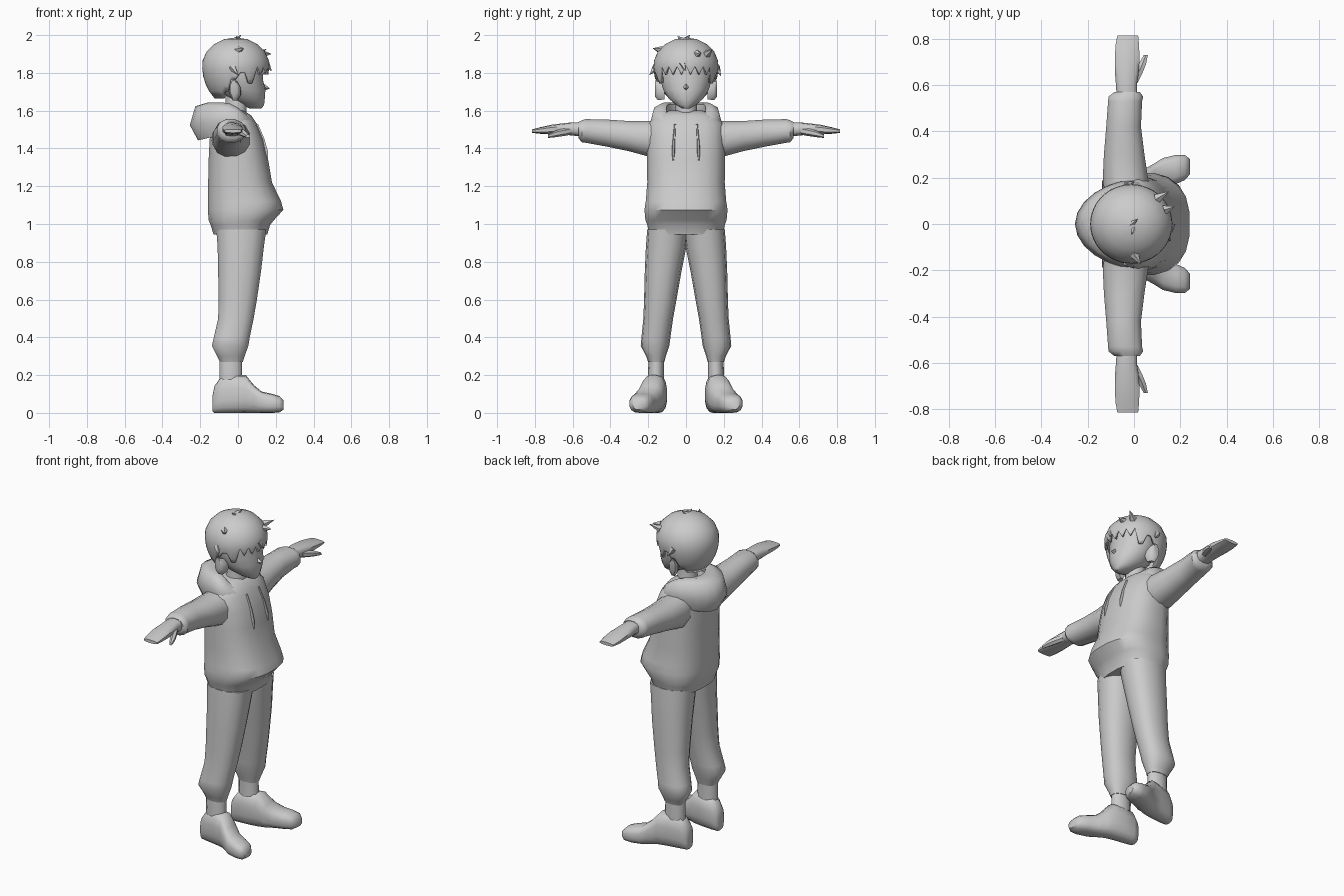
import bpy, bmesh, math
from mathutils import Vector

grey = bpy.data.materials.new("plain grey")
grey.diffuse_color = (0.6, 0.6, 0.6, 1)


def finish(bm, name, angle=50):
    bmesh.ops.recalc_face_normals(bm, faces=bm.faces[:])
    me = bpy.data.meshes.new(name)
    bm.to_mesh(me)
    bm.free()
    ob = bpy.data.objects.new(name, me)
    bpy.context.collection.objects.link(ob)
    me.materials.append(grey)
    bpy.ops.object.select_all(action='DESELECT')
    bpy.context.view_layer.objects.active = ob
    ob.select_set(True)
    bpy.ops.object.shade_smooth_by_angle(angle=math.radians(angle))
    return ob


def mirror(ob):
    m = ob.modifiers.new("Mirror", 'MIRROR')
    m.use_axis = (False, True, False)


def skin(bm, rings, cap=True, loop=False):
    vs = [[bm.verts.new(p) for p in r] for r in rings]
    n = len(vs[0])
    for r in range(len(vs) if loop else len(vs) - 1):
        a, b = vs[r], vs[(r + 1) % len(vs)]
        for i in range(n):
            bm.faces.new((a[i], a[(i + 1) % n], b[(i + 1) % n], b[i]))
    if cap:
        bm.faces.new(vs[0])
        bm.faces.new(vs[-1])


def loft(name, axis, rows, n=16, power=2.0, angle=50):
    """Rows are (position on axis, a min, a max, b min, b max) rounded sections."""
    rings = []
    for t, a0, a1, b0, b1 in rows:
        ring = []
        for i in range(n):
            w = 2 * math.pi * (i + 0.5) / n
            c, s = math.cos(w), math.sin(w)
            c = math.copysign(abs(c) ** (2 / power), c)
            s = math.copysign(abs(s) ** (2 / power), s)
            k = math.cos(math.pi / n) ** (2 / power)
            a = (a0 + a1) / 2 + (a1 - a0) / 2 * c / k
            b = (b0 + b1) / 2 + (b1 - b0) / 2 * s / k
            ring.append({'x': (t, a, b), 'y': (a, t, b), 'z': (a, b, t)}[axis])
        rings.append(ring)
    bm = bmesh.new()
    skin(bm, rings)
    return finish(bm, name, angle)


def spike(name, base, tip, r, n=5):
    base, tip = Vector(base), Vector(tip)
    d = tip - base
    bm = bmesh.new()
    bmesh.ops.create_cone(bm, cap_ends=True, segments=n, radius1=r, radius2=0.001, depth=d.length)
    q = d.to_track_quat('Z', 'Y')
    for v in bm.verts:
        v.co = q @ v.co + (base + tip) / 2
    return finish(bm, name)


# Hoodie body with bulging front and tucked hem
loft("hoodie_body", 'z', [
    (0.945, -.13, .155, -.195, .195), (0.995, -.145, .17, -.205, .205),
    (1.02, -.155, .19, -.215, .215), (1.075, -.16, .24, -.22, .22),
    (1.12, -.16, .228, -.213, .213), (1.22, -.158, .18, -.205, .205),
    (1.35, -.155, .158, -.207, .207), (1.45, -.15, .135, -.203, .203),
    (1.53, -.14, .10, -.198, .198), (1.575, -.12, .07, -.16, .16),
    (1.60, -.09, .03, -.09, .09)], n=20, power=2.5)

# Sleeves, hands and thumbs
mirror(loft("sleeve", 'y', [
    (.10, -.12, .06, 1.35, 1.56), (.19, -.135, .062, 1.355, 1.545),
    (.30, -.13, .045, 1.385, 1.545), (.42, -.12, .03, 1.41, 1.553),
    (.53, -.112, .035, 1.43, 1.555), (.55, -.11, .04, 1.432, 1.55),
    (.57, -.085, .025, 1.455, 1.54)], n=12, power=2.2))
mirror(loft("hand", 'y', [
    (.55, -.075, .015, 1.463, 1.537), (.60, -.078, .012, 1.470, 1.537),
    (.65, -.082, .02, 1.473, 1.532), (.71, -.083, .024, 1.475, 1.525),
    (.77, -.08, .022, 1.478, 1.512), (.815, -.072, .018, 1.483, 1.501)],
    n=10, power=2.8))
mirror(loft("thumb", 'y', [
    (.61, -.02, .015, 1.475, 1.51), (.65, 0, .036, 1.468, 1.503),
    (.69, .02, .052, 1.462, 1.492), (.73, .042, .06, 1.457, 1.473)], n=6))

# Trouser legs gathered at the cuffs
mirror(loft("trouser_leg", 'z', [
    (.27, -.095, .025, .115, .20), (.30, -.11, .035, .108, .21),
    (.355, -.138, .055, .09, .238), (.40, -.128, .062, .084, .234),
    (.50, -.105, .083, .07, .224), (.60, -.103, .10, .052, .22),
    (.75, -.105, .122, .026, .216), (.88, -.108, .137, .0, .21),
    (.97, -.115, .15, -.01, .203)], n=14, power=2.3))
mirror(loft("ankle", 'z', [
    (.12, -.10, .03, .115, .20), (.20, -.098, .022, .118, .20),
    (.30, -.098, .022, .118, .195)], n=10))

# Shoes turned slightly outward
mirror(loft("shoe", 'x', [
    (-.135, .125, .175, .01, .09), (-.125, .11, .19, 0, .14),
    (-.09, .10, .205, 0, .19), (-.02, .102, .22, 0, .20),
    (.04, .11, .235, 0, .20), (.085, .125, .26, 0, .145),
    (.125, .15, .285, 0, .112), (.18, .172, .298, 0, .10),
    (.22, .19, .298, .004, .088), (.242, .215, .28, .018, .065)], n=14, power=2.7))

# Neck and head
loft("neck", 'z', [(1.52, -.08, .055, -.07, .07), (1.60, -.065, .045, -.055, .055),
                   (1.70, -.065, .05, -.055, .055)], n=10)
loft("head", 'z', [
    (1.612, .06, .125, -.022, .022), (1.63, .02, .138, -.052, .052),
    (1.665, -.05, .142, -.092, .092), (1.71, -.09, .145, -.12, .12),
    (1.76, -.11, .133, -.135, .135), (1.81, -.11, .13, -.14, .14),
    (1.88, -.11, .12, -.13, .13), (1.93, -.07, .07, -.07, .07)], n=16)
spike("nose", (.125, 0, 1.725), (.168, 0, 1.718), .025, 4)
mirror(loft("ear", 'y', [(.115, -.03, .015, 1.66, 1.74), (.148, -.045, .012, 1.655, 1.755),
                         (.165, -.042, -.005, 1.675, 1.76)], n=8))


# Hair cap with jagged fringe, open over the ears and low at the nape
def hem(i, n):
    a = abs((i * 360 / n + 180) % 360 - 180)
    if a < 56:
        return 1.79 if i % 2 else 1.835
    if a < 70:
        return 1.745
    if a < 84:
        return 1.80
    if a < 104:
        return 1.765
    return 1.70 if a < 120 else 1.665


N, R = 44, 9
rings = []
for j in range(R + 1):
    ring = []
    for i in range(N):
        a = 2 * math.pi * i / N
        h = hem(i, N)
        t = j / R
        z = 1.84 + .147 * math.cos(t * math.pi) if t <= .5 else 1.84 + (h - 1.84) * (t - .5) * 2
        z = max(z, h) if t <= .5 else z
        u = (z - 1.84) / (.147 if z > 1.84 else .225)
        r = max(.02, math.sqrt(max(0, 1 - u * u)))
        ring.append((-.012 + .178 * r * math.cos(a), .172 * r * math.sin(a), z))
    rings.append(ring)
bm = bmesh.new()
skin(bm, rings, cap=False)
bm.verts.ensure_lookup_table()
bm.faces.new(bm.verts[:N])
hair = finish(bm, "hair", 60)
sol = hair.modifiers.new("Solidify", 'SOLIDIFY')
sol.thickness = .015

# Loose tufts
for base, tip, r in [
        ((-.01, .0, 1.975), (.015, .02, 2.0), .016), ((.0, -.02, 1.975), (-.01, -.045, 1.994), .014),
        ((.0, -.13, 1.92), (.03, -.175, 1.93), .022), ((.13, .06, 1.90), (.175, .075, 1.90), .022),
        ((.10, .11, 1.90), (.15, .14, 1.925), .022), ((-.03, -.16, 1.83), (.0, -.192, 1.79), .022),
        ((-.03, .16, 1.83), (.0, .185, 1.785), .022), ((.15, -.02, 1.85), (.178, .0, 1.81), .022)]:
    spike("hair_tuft", base, tip, r)

# Hood resting behind the neck, narrowing to the throat
rings = []
M = 24
for i in range(M):
    a = 2 * math.pi * i / M
    b = (1 - math.cos(a)) / 2          # 0 at the throat, 1 at the back
    k = b ** .7
    ca, sa = math.cos(a), math.sin(a)
    top = 1.548 + .095 * min(1, b * 1.5)
    sec = [(0, -.06), (0, -.01), (.35, 0), (.8, -.02), (1, -.03 - .09 * k), (.7, -.05 - .15 * k)]
    ring = []
    for f, dz in sec:
        rx = (.085 if ca > 0 else .105) + f * (.025 if ca > 0 else .145 * k)
        ry = .105 + f * .085
        ring.append((-.005 + rx * ca, ry * sa, top + dz))
    rings.append(ring)
bm = bmesh.new()
skin(bm, rings, cap=False, loop=True)
finish(bm, "hood", 60)

# Drawstrings
mirror(loft("drawstring", 'z', [
    (1.335, .148, .160, .064, .070), (1.38, .140, .160, .060, .074),
    (1.45, .115, .140, .057, .070), (1.53, .085, .106, .054, .062)], n=6))
